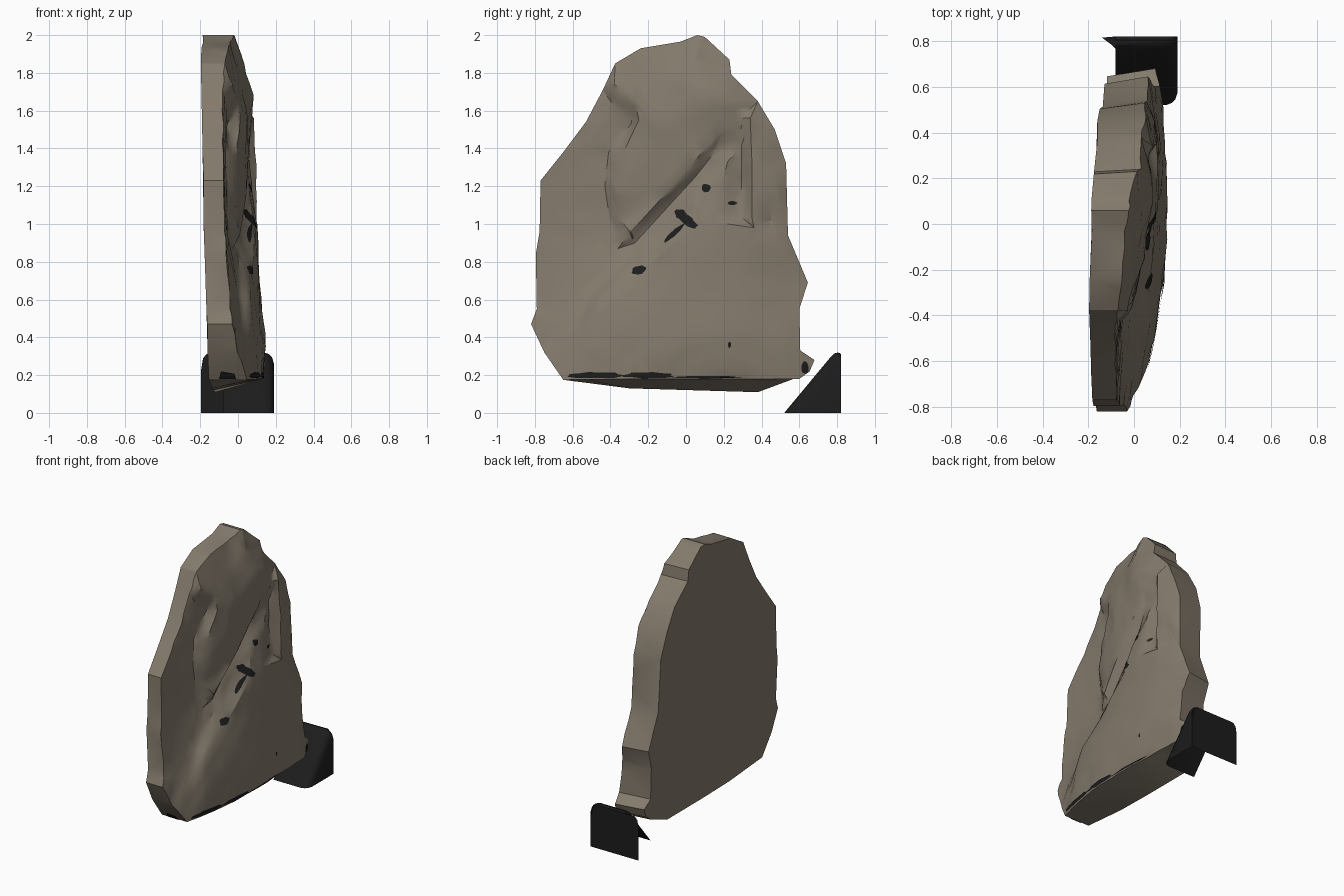
import bpy, bmesh, math, random
from mathutils import Vector
from mathutils.geometry import delaunay_2d_cdt
from mathutils.bvhtree import BVHTree

if "Cube" in bpy.data.objects:
    bpy.data.objects.remove(bpy.data.objects["Cube"])

random.seed(4)


def material(name, rgb):
    m = bpy.data.materials.new(name)
    m.diffuse_color = (*rgb, 1)
    m.use_nodes = True
    m.node_tree.nodes["Principled BSDF"].inputs["Base Color"].default_value = m.diffuse_color
    return m


STONE = material("brown grey stone", (0.23, 0.195, 0.15))
BLACK = material("black", (0.012, 0.012, 0.012))


def add_object(name, bm, mat, angle=30):
    me = bpy.data.meshes.new(name)
    bm.to_mesh(me)
    bm.free()
    me.materials.append(mat)
    ob = bpy.data.objects.new(name, me)
    bpy.context.collection.objects.link(ob)
    bpy.ops.object.select_all(action='DESELECT')
    ob.select_set(True)
    bpy.context.view_layer.objects.active = ob
    bpy.ops.object.shade_smooth_by_angle(angle=math.radians(angle))
    return ob


# Slab silhouette: y, z and the x of its front rim
outline = [
    (-.65, .175, .05), (-.75, .32, .0), (-.82, .47, -.03), (-.79, .55, -.04),
    (-.795, .84, -.06), (-.775, .96, -.07), (-.77, 1.23, -.08), (-.65, 1.38, -.08),
    (-.53, 1.54, -.08), (-.44, 1.71, -.08), (-.375, 1.85, -.07), (-.24, 1.93, -.05),
    (-.03, 1.965, -.04), (.06, 2.0, -.02), (.10, 1.99, -.02), (.23, 1.87, .01),
    (.24, 1.79, .03), (.38, 1.65, .03), (.47, 1.5, .05), (.53, 1.32, .05),
    (.54, .94, .06), (.645, .69, .06), (.60, .55, .09), (.605, .33, .11),
    (.68, .28, .09), (.655, .22, .1), (.60, .18, .11), (.40, .18, .12),
    (0, .18, .13), (-.30, .18, .12)]

# Relief break lines: y, z, x
ridge_foot = [(-.38, 1.62, -.06), (-.29, 1.53, -.055), (-.41, 1.38, -.065),
              (-.43, 1.2, -.06), (-.40, 1.0, -.055), (-.36, .87, -.03)]
ridge_crest = [(-.38, 1.74, -.03), (-.27, 1.66, .0), (-.25, 1.55, .01), (-.34, 1.36, -.01),
               (-.37, 1.2, -.01), (-.34, 1.02, -.01), (-.3, .95, .01)]
groove_top = [(-.29, .96, .01), (-.1, 1.17, .045), (.03, 1.32, .055), (.14, 1.44, .065)]
groove_floor = [(-.27, .9, -.015), (-.06, 1.13, .0), (.05, 1.25, .015), (.16, 1.39, .035)]
groove_low = [(-.12, .96, .02), (.05, 1.14, .06), (.22, 1.33, .06)]
column_foot = [(.29, 1.04, .06), (.295, 1.25, .04), (.295, 1.42, .04), (.29, 1.56, .06)]
column_crest = [(.35, 1.03, .095), (.35, 1.3, .1), (.34, 1.56, .08)]
apron_rim = [(-.6, .4, .04), (-.45, .6, .065), (-.22, .76, .075), (0, .96, .09),
             (.15, 1.01, .1), (.36, .98, .1), (.48, .91, .09)]
apron_foot = [(-.68, .46, -.01), (-.5, .64, .0), (-.3, .81, .01)]
lines = [ridge_foot, ridge_crest, groove_top, groove_floor, groove_low,
         column_foot, column_crest, apron_rim, apron_foot]

# Loose relief points between the lines
upper = [
    (-.65, .8, -.05), (-.6, 1.1, -.07), (-.48, 1.45, -.07), (-.5, .88, -.05),
    (-.15, 1.35, .04), (-.05, 1.55, .055), (.1, 1.68, .08), (-.1, 1.74, .02),
    (.05, 1.85, .03), (.2, 1.66, .075), (.21, 1.52, .065), (-.15, 1.55, .045),
    (.18, 1.17, .075), (.45, 1.2, .09), (.43, 1.4, .07), (.45, 1.02, .07)]
apron = [
    (-.3, .45, .115), (0, .4, .145), (.3, .45, .14), (0, .7, .11), (.3, .7, .115),
    (-.5, .3, .09), (.5, .35, .13), (-.2, .25, .135), (.2, .25, .14)]

n = len(outline)
points = outline + upper + apron
breaks = []
for line in lines:
    s = len(points)
    points = points + line
    breaks += [(s + i, s + i + 1) for i in range(len(line) - 1)]
res = delaunay_2d_cdt([Vector(p[:2]) for p in points], breaks, [list(range(n))], 1, 1e-5)

# Rock slab: triangulated relief, flat leaning back, walls between
bm = bmesh.new()
front = {}
verts = []
for co, orig in zip(res[0], res[3]):
    if orig:
        x = points[orig[0]][2]
    else:
        x = min(points, key=lambda p: (Vector(p[:2]) - co).length)[2]
    v = bm.verts.new((x, co.x, co.y))
    verts.append(v)
    for o in orig:
        front[o] = v
relief = [bm.faces.new([verts[i] for i in f]) for f in res[2]]


def back_vert(y, z):
    if y > .2:
        y *= .95
    if z < .2 and -.6 < y < .5:
        z = .13 - .03 * (y + .3)
    return bm.verts.new((-.162 + .03 * y - .03 * (z - 1.2), y, z))


back = [back_vert(p[0], p[1]) for p in outline]
bm.faces.new(back)
for i in range(n):
    j = (i + 1) % n
    bm.faces.new([front[i], front[j], back[j], back[i]])
rim_edges = {e for f in relief for e in f.edges}
bmesh.ops.subdivide_edges(bm, edges=list(rim_edges), cuts=2, use_grid_fill=True, smooth=0)
bmesh.ops.triangulate(bm, faces=[f for f in bm.faces if len(f.verts) > 3])
bmesh.ops.recalc_face_normals(bm, faces=bm.faces)
back_set = set(back)
for v in bm.verts:
    if v not in back_set:
        v.co.x += random.uniform(-.004, .004)
tree = BVHTree.FromBMesh(bm)
add_object("rock_slab", bm, STONE)


# Dark spots lying on the rock surface
def spot(name, y, z, ry, rz, turn=0, sides=14):
    bm = bmesh.new()
    c, s = math.cos(math.radians(turn)), math.sin(math.radians(turn))

    def on_rock(a, b):
        p = Vector((1, y + a * c - b * s, z + a * s + b * c))
        hit = tree.ray_cast(p, Vector((-1, 0, 0)))[0]
        return bm.verts.new((hit.x + .005 if hit else .1, p.y, p.z))

    rings = []
    for r in (.5, 1):
        ring = []
        for k in range(sides):
            t = math.tau * k / sides
            q = r * random.uniform(.8, 1.1)
            ring.append(on_rock(ry * q * math.cos(t), rz * q * math.sin(t)))
        rings.append(ring)
    mid = on_rock(0, 0)
    for k in range(sides):
        j = (k + 1) % sides
        bm.faces.new([mid, rings[0][k], rings[0][j]])
        bm.faces.new([rings[0][k], rings[1][k], rings[1][j], rings[0][j]])
    add_object(name, bm, BLACK)


spot("dark_spot_centre", .005, 1.02, .07, .026, -35)
spot("dark_spot_knob", -.03, 1.055, .032, .026)
spot("dark_spot_tail", -.06, .955, .075, .015, 42)
spot("dark_spot_upper", .105, 1.19, .026, .022)
spot("dark_spot_right", .245, 1.11, .025, .012)
spot("dark_spot_left", -.25, .755, .04, .024, 20)
spot("dark_spot_low", .23, .36, .009, .016)
spot("dark_edge_strip_left", -.48, .199, .16, .017)
spot("dark_edge_strip_middle", -.2, .199, .14, .017)
spot("dark_edge_strip_right", .1, .189, .2, .007)
spot("dark_edge_corner", .63, .24, .02, .035)

# Dark chip on the lower front wall
bm = bmesh.new()
bm.faces.new([bm.verts.new(p) for p in (
    (-.1, -.662, .18), (-.01, -.66, .178), (-.02, -.682, .208), (-.09, -.69, .22))])
add_object("dark_wall_chip", bm, BLACK)

# Black wedge shell: sloped front, rounded closed right end, open left end
profile = [(.52, 0), (.765, .295), (.785, .315), (.805, .32), (.82, .31), (.82, 0)]
bm = bmesh.new()
sections = []
for x, k in ((-.08, 1), (.14, 1), (.165, .97), (.18, .92), (.19, .82)):
    sections.append([bm.verts.new((x, .82 + (y - .82) * k, z * k)) for y, z in profile])
for a, b in zip(sections, sections[1:]):
    for i in range(len(profile) - 2):
        bm.faces.new([a[i], b[i], b[i + 1], a[i + 1]])
bm.faces.new(sections[-1])
# Lip flaring out along the open end's top
flare = [bm.verts.new((-.14, .815, .318)), bm.verts.new((-.1, .785, .308))]
s = sections[0]
bm.faces.new([s[1], s[2], s[3], s[4], flare[0], flare[1]])
bmesh.ops.recalc_face_normals(bm, faces=bm.faces)
add_object("wedge_shell", bm, BLACK)

# Black upright plate closing the back of the wedge
bm = bmesh.new()
plate = [(-.195, 0), (-.195, .23), (-.185, .29), (-.165, .312), (.15, .315), (.175, .28), (.19, .2), (.19, 0)]
bm.faces.new([bm.verts.new((x, .821, z)) for x, z in plate])
add_object("back_plate", bm, BLACK)
